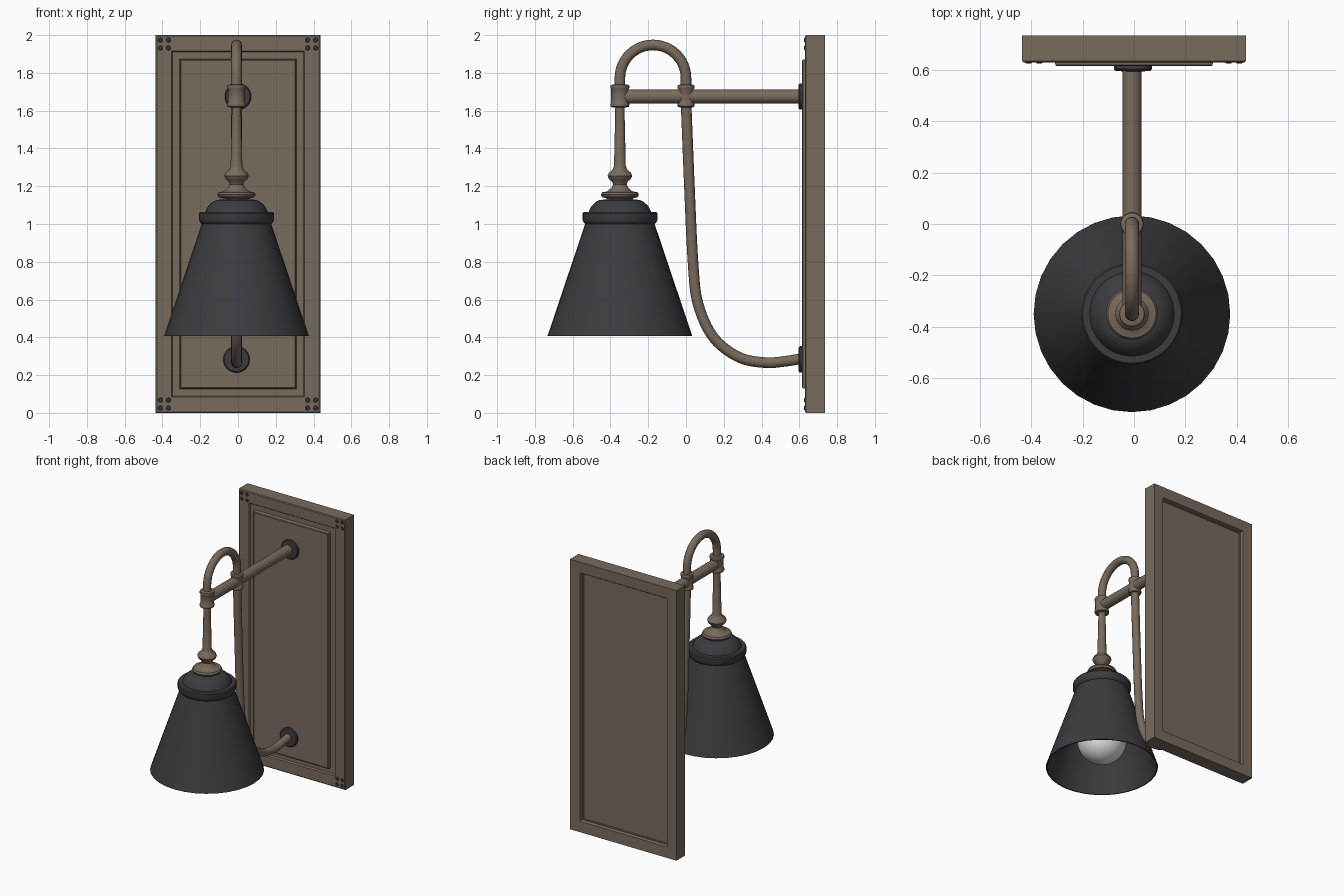
import bpy, bmesh, math
from mathutils import Vector, Matrix

if "Cube" in bpy.data.objects:
    bpy.data.objects.remove(bpy.data.objects["Cube"])

LAMP_X, LAMP_Y, ARM_Z = -0.008, -0.35, 1.675


def material(name, rgb, rough=0.6):
    m = bpy.data.materials.new(name)
    m.use_nodes = True
    m.diffuse_color = (*rgb, 1)
    bsdf = next(n for n in m.node_tree.nodes if n.type == "BSDF_PRINCIPLED")
    bsdf.inputs["Base Color"].default_value = (*rgb, 1)
    bsdf.inputs["Roughness"].default_value = rough
    return m


bronze = material("warm bronze", (0.19, 0.145, 0.108))
black = material("charcoal black", (0.045, 0.043, 0.05))
glass = material("frosted white", (0.8, 0.8, 0.8))


def finish(name, bm, mat, smooth=True):
    bmesh.ops.remove_doubles(bm, verts=bm.verts, dist=1e-5)
    bmesh.ops.recalc_face_normals(bm, faces=bm.faces)
    mesh = bpy.data.meshes.new(name)
    bm.to_mesh(mesh)
    bm.free()
    ob = bpy.data.objects.new(name, mesh)
    bpy.context.collection.objects.link(ob)
    mesh.materials.append(mat)
    if smooth:
        bpy.ops.object.select_all(action="DESELECT")
        ob.select_set(True)
        bpy.context.view_layer.objects.active = ob
        bpy.ops.object.shade_smooth_by_angle(angle=math.radians(35))
    return ob


def bridge(bm, rings, closed=False):
    """Join neighbouring vertex rings with quads, capping open ends."""
    n = len(rings[0])
    pairs = list(zip(rings, rings[1:]))
    if closed:
        pairs.append((rings[-1], rings[0]))
    else:
        bm.faces.new(rings[0])
        bm.faces.new(rings[-1])
    for a, b in pairs:
        for i in range(n):
            j = (i + 1) % n
            bm.faces.new((a[i], a[j], b[j], b[i]))


def lathe(name, profile, mat, origin, axis="Z", sides=32, closed=False):
    """Turn (radius, height) points around an axis; the Y axis points to the front."""
    bm = bmesh.new()
    turn = Matrix.Rotation(math.pi / 2, 3, "X") if axis == "Y" else Matrix.Identity(3)
    rings = []
    for r, h in profile:
        angles = [math.tau * i / sides for i in range(sides)]
        rings.append([bm.verts.new(Vector(origin) + turn @ Vector(
            (r * math.cos(a), r * math.sin(a), h))) for a in angles])
    bridge(bm, rings, closed)
    return finish(name, bm, mat)


def tube(name, path, radius, mat, sides=16):
    """Sweep a circle along (y, z) points in the lamp's middle plane."""
    bm = bmesh.new()
    pts = [Vector((LAMP_X, y, z)) for y, z in path]
    side = Vector((1, 0, 0))
    rings = []
    for i, p in enumerate(pts):
        t = (pts[min(i + 1, len(pts) - 1)] - pts[max(i - 1, 0)]).normalized()
        up = side.cross(t)
        rings.append([bm.verts.new(p + radius * (
            side * math.cos(math.tau * k / sides) + up * math.sin(math.tau * k / sides)))
            for k in range(sides)])
    bridge(bm, rings)
    return finish(name, bm, mat)


def smooth_path(pts, steps=6):
    """Catmull-Rom curve through (y, z) points."""
    p = [Vector(q) for q in pts]
    p = [2 * p[0] - p[1]] + p + [2 * p[-1] - p[-2]]
    out = []
    for a, b, c, d in zip(p, p[1:], p[2:], p[3:]):
        for s in range(steps):
            t = s / steps
            out.append(0.5 * (2 * b + (c - a) * t + (2 * a - 5 * b + 4 * c - d) * t * t
                              + (3 * b - a - 3 * c + d) * t ** 3))
    return out + [p[-2]]


# Back plate: rectangles stepped from the raised front panel to the recessed rear
bm = bmesh.new()
steps = [(.135, .615), (.13, .619), (.126, .642), (.09, .642), (.083, .631), (.006, .63),
         (0, .635), (0, .735), (.08, .733), (.085, .712), (.092, .712), (.095, .708)]
rings = []
for inset, y in steps:
    w = 0.436 - inset
    rings.append([bm.verts.new((x, y, z)) for x, z in
                  ((-w, inset), (w, inset), (w, 2 - inset), (-w, 2 - inset))])
bridge(bm, rings)
finish("back_plate", bm, bronze, smooth=False)

# Four-dot corner ornaments
bm = bmesh.new()
for sx in (-1, 1):
    for z in (0.047, 1.953):
        for dx in (-1, 1):
            for dz in (-1, 1):
                place = Matrix.Translation((sx * 0.39 + dx * 0.021, 0.629, z + dz * 0.021))
                bmesh.ops.create_cone(
                    bm, cap_ends=True, segments=12, radius1=0.014, radius2=0.01, depth=0.008,
                    matrix=place @ Matrix.Rotation(math.pi / 2, 4, "X"))
finish("corner_dots", bm, black)

# Wall rosettes
for name, z in (("upper_rosette", ARM_Z), ("lower_rosette", 0.283)):
    lathe(name, [(.068, 0), (.07, .004), (.07, .016), (.064, .023), (.04, .025)],
          black, (0 if z > 1 else LAMP_X, 0.62, z), "Y")

# Horizontal arm, arch and curved brace
tube("arm", [(LAMP_Y, ARM_Z), (0.61, ARM_Z)], 0.037, bronze, 24)
arch = [(LAMP_Y, ARM_Z)]
for i in range(25):
    a = math.pi * (1 - i / 24)
    arch.append((LAMP_Y / 2 + 0.175 * math.cos(a), 1.773 + 0.175 * math.sin(a)))
tube("arch", arch + [(0, ARM_Z)], 0.028, bronze)
tube("brace", smooth_path([(0.0, 1.65), (0.018, 1.2), (0.037, 0.8), (0.063, 0.58),
                           (0.145, 0.4), (0.28, 0.295), (0.42, 0.266), (0.53, 0.274),
                           (0.61, 0.287)]), 0.028, bronze)

# Collars where the tubes cross the arm
for name, y, r in (("front_collar", LAMP_Y, .05), ("rear_collar", 0.0, .045)):
    lathe(name, [(r - .012, -.06), (r - .002, -.057), (r, -.05), (r, -.042), (r - .004, -.036),
                 (r - .004, .036), (r, .042), (r, .05), (r - .002, .057), (r - .012, .06)],
          bronze, (LAMP_X, y, ARM_Z + .003), sides=24)

# Turned stem above the shade
lathe("stem", [(.024, 1.65), (.025, 1.58), (.031, 1.31), (.036, 1.295), (.04, 1.285),
               (.058, 1.272), (.065, 1.255), (.058, 1.238), (.042, 1.225), (.036, 1.21),
               (.042, 1.195), (.06, 1.178), (.068, 1.172), (.094, 1.168), (.101, 1.155),
               (.094, 1.142), (.07, 1.136), (.07, 1.1)],
      bronze, (LAMP_X, LAMP_Y, 0))

# Shade: domed cap, rim band and hollow cone
lathe("shade", [(.04, 1.13), (.105, 1.128), (.125, 1.118), (.15, 1.095), (.162, 1.072),
                (.165, 1.064), (.192, 1.064), (.198, 1.056), (.198, 1.02), (.192, 1.008),
                (.184, 1.0), (.383, .408), (.375, .408), (.176, 1.0), (.15, 1.06),
                (.04, 1.1)],
      black, (LAMP_X, LAMP_Y, 0), closed=True)

# Bulb and socket
bulb = [(.17 * math.sin(a), .62 - .17 * math.cos(a))
        for a in (math.radians(2 + 10 * i) for i in range(14))]
lathe("bulb", bulb + [(.09, .79), (.06, .85), (.05, .92)], glass, (LAMP_X, LAMP_Y, 0))
lathe("socket", [(.055, .9), (.06, .91), (.06, 1.1)], black, (LAMP_X, LAMP_Y, 0))
